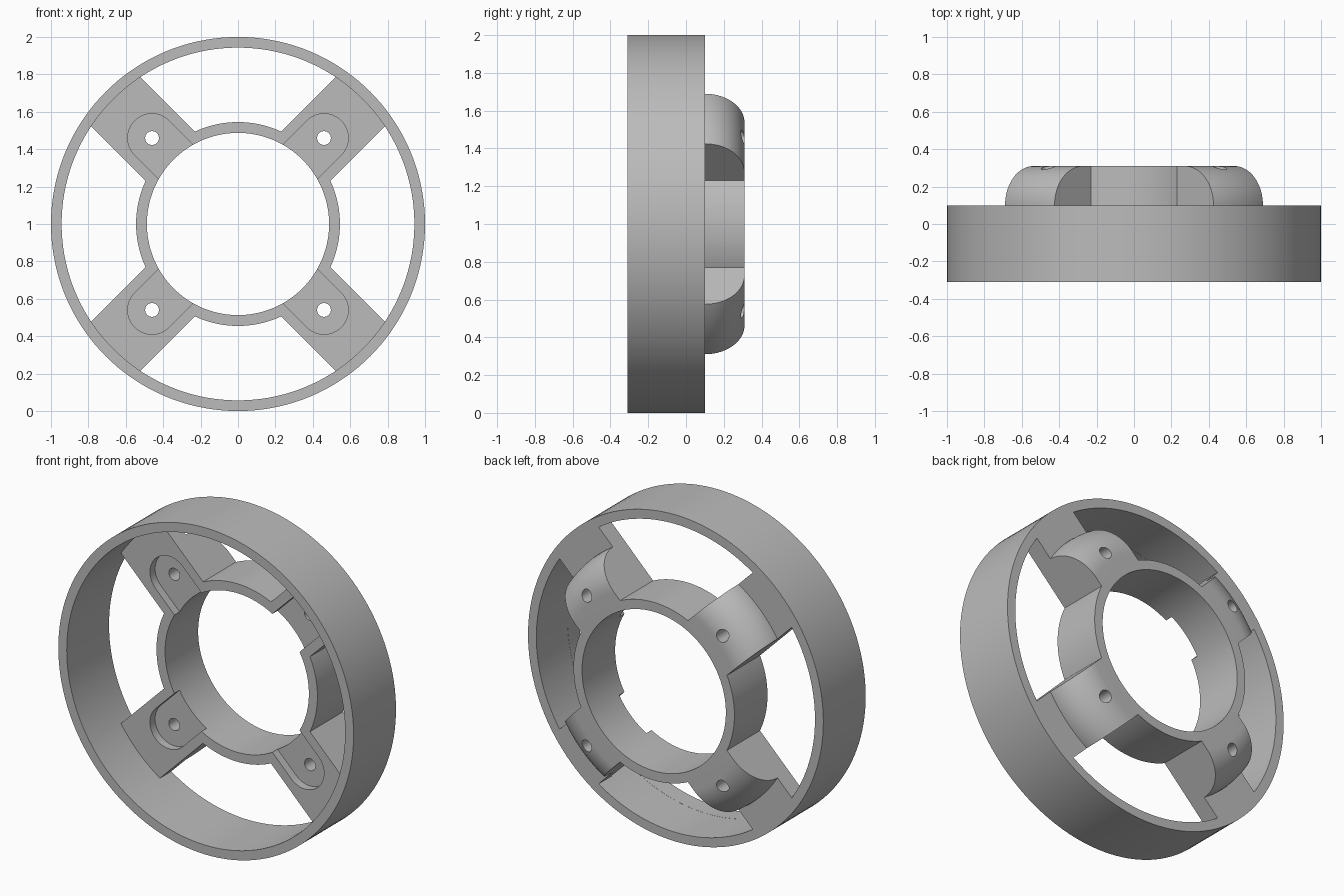
import bpy
import bmesh
from math import asin, cos, sin, pi, radians

if "Cube" in bpy.data.objects:
    bpy.data.objects.remove(bpy.data.objects["Cube"])

SEGMENTS = 144
RIM, RIM_IN, HUB, BORE = 1.0, 0.943, 0.545, 0.487   # radii
FRONT, WEB_FRONT, WEB_BACK, BACK = -0.31, -0.01, 0.10, 0.31
ARM_HALF, FILLET, ARM_TOP = 0.187, 0.21, 0.60
BOLT_AT, BOLT_R, POCKET_R, POCKET_FLOOR = 0.65, 0.037, 0.13, 0.04
DIAGONALS = [pi / 4 + i * pi / 2 for i in range(4)]


def finish(bm, name):
    bmesh.ops.recalc_face_normals(bm, faces=bm.faces)
    mesh = bpy.data.meshes.new(name)
    bm.to_mesh(mesh)
    bm.free()
    obj = bpy.data.objects.new(name, mesh)
    bpy.context.collection.objects.link(obj)
    return obj


def lathe(name, profile):
    """Spin a closed (radius, y) profile about the wheel axis."""
    bm = bmesh.new()
    rings = []
    for i in range(SEGMENTS):
        a = 2 * pi * i / SEGMENTS
        rings.append([bm.verts.new((r * cos(a), y, 1 + r * sin(a))) for r, y in profile])
    n = len(profile)
    for i in range(SEGMENTS):
        p, q = rings[i], rings[(i + 1) % SEGMENTS]
        for j in range(n):
            k = (j + 1) % n
            bm.faces.new((p[j], p[k], q[k], q[j]))
    return finish(bm, name)


def prisms(name, outline, y0, y1, turns):
    """Extrude an outline along y, repeated at several angles about the axis."""
    bm = bmesh.new()
    for t in turns:
        pts = [(u * cos(t) - v * sin(t), 1 + u * sin(t) + v * cos(t)) for u, v in outline]
        front = [bm.verts.new((x, y0, z)) for x, z in pts]
        back = [bm.verts.new((x, y1, z)) for x, z in pts]
        bm.faces.new(front)
        bm.faces.new(back[::-1])
        for i in range(len(pts)):
            j = (i + 1) % len(pts)
            bm.faces.new((front[i], front[j], back[j], back[i]))
    return finish(bm, name)


def arc(r, a0, a1, steps, cx=0.0):
    return [(cx + r * cos(a0 + (a1 - a0) * i / steps), r * sin(a0 + (a1 - a0) * i / steps))
            for i in range(steps + 1)]


# Rim, web, rounded shoulder and hub as one turned profile
shoulder = [(r, WEB_BACK + y) for r, y in arc(FILLET, 0, pi / 2, 20, ARM_TOP)]
body = lathe("ring_mount", [(RIM_IN, FRONT), (RIM, FRONT), (RIM, WEB_BACK)] + shoulder
             + [(BORE, BACK), (BORE, WEB_FRONT), (RIM_IN, WEB_FRONT)])

# Openings between the four arms
gap_r = RIM_IN + 0.0006
outer = pi / 4 - asin(ARM_HALF / gap_r)
inner = pi / 4 - asin(ARM_HALF / HUB)
gaps = prisms("gap_cutter", arc(gap_r, -outer, outer, 32) + arc(HUB, inner, -inner, 24),
              -0.2, 0.5, [d + pi / 4 for d in DIAGONALS])

# Round-ended pockets open to the bore, and bolt holes
pocket = [(0.4, -POCKET_R)] + arc(POCKET_R, -pi / 2, pi / 2, 24, BOLT_AT) + [(0.4, POCKET_R)]
pockets = prisms("pocket_cutter", pocket, -0.2, POCKET_FLOOR, DIAGONALS)
holes = prisms("bolt_hole_cutter", arc(BOLT_R, 0, 2 * pi, 28, BOLT_AT)[:-1],
               -0.2, 0.5, DIAGONALS)

cutters = [gaps, pockets, holes]
for cutter in cutters:
    cutter.hide_render = True
    mod = body.modifiers.new(cutter.name, 'BOOLEAN')
    mod.operation = 'DIFFERENCE'
    mod.solver = 'EXACT'
    mod.object = cutter

# Bake the cuts and drop the cutters
depsgraph = bpy.context.evaluated_depsgraph_get()
result = bpy.data.meshes.new_from_object(body.evaluated_get(depsgraph))
body.modifiers.clear()
body.data = result
for cutter in cutters:
    bpy.data.objects.remove(cutter)

# Single plain grey
grey = bpy.data.materials.new("plain_grey")
grey.use_nodes = True
colour = (0.5, 0.5, 0.5, 1.0)
grey.diffuse_color = colour
grey.node_tree.nodes["Principled BSDF"].inputs["Base Color"].default_value = colour
body.data.materials.clear()
body.data.materials.append(grey)

bpy.ops.object.select_all(action='DESELECT')
body.select_set(True)
bpy.context.view_layer.objects.active = body
bpy.ops.object.shade_smooth_by_angle(angle=radians(30))
